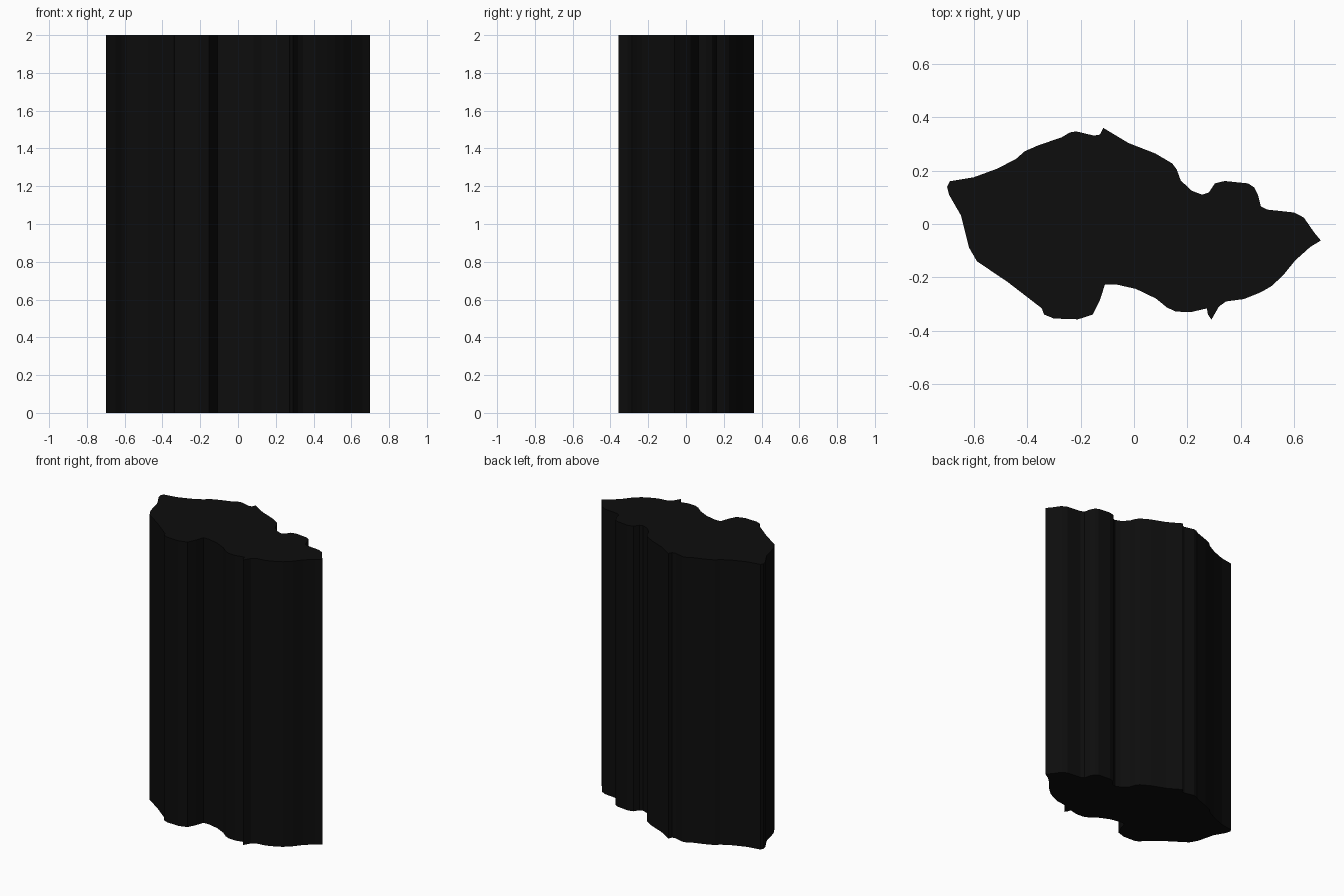
import bpy, bmesh

HEIGHT = 2.0

# Irregular outline of the column, seen from above
back_edge = [
    (-.70, .14), (-.69, .16), (-.60, .175), (-.51, .208), (-.44, .245), (-.41, .272),
    (-.36, .294), (-.27, .325), (-.24, .343), (-.217, .347), (-.15, .331), (-.127, .335),
    (-.115, .36), (-.02, .303), (.08, .264), (.143, .227), (.16, .204), (.175, .163),
    (.217, .124), (.255, .11), (.28, .118), (.303, .152), (.34, .161), (.427, .152),
    (.45, .137), (.465, .107), (.475, .066), (.498, .054), (.60, .043), (.636, .024),
    (.675, -.032), (.70, -.062)]
front_edge = [
    (.66, -.086), (.603, -.137), (.558, -.193), (.513, -.234), (.472, -.257),
    (.412, -.281), (.345, -.29), (.318, -.309), (.29, -.358), (.277, -.339), (.273, -.316),
    (.213, -.33), (.157, -.328), (.124, -.313), (.082, -.279), (.007, -.243),
    (-.064, -.227), (-.109, -.227), (-.127, -.283), (-.154, -.339), (-.21, -.357),
    (-.30, -.354), (-.337, -.339), (-.345, -.316), (-.476, -.215), (-.588, -.14),
    (-.618, -.088), (-.648, .032), (-.693, .11)]

# Extrude the outline straight up into a closed solid
bm = bmesh.new()
base = bm.faces.new([bm.verts.new((x, y, 0)) for x, y in back_edge + front_edge])
top = bmesh.ops.extrude_face_region(bm, geom=[base], use_keep_orig=True)
bmesh.ops.translate(bm, vec=(0, 0, HEIGHT),
                    verts=[v for v in top["geom"] if isinstance(v, bmesh.types.BMVert)])
bmesh.ops.recalc_face_normals(bm, faces=bm.faces)
mesh = bpy.data.meshes.new("extruded_column")
bm.to_mesh(mesh)
bm.free()
column = bpy.data.objects.new("extruded_column", mesh)
bpy.context.collection.objects.link(column)

# Near-black finish
black = bpy.data.materials.new("near_black")
black.diffuse_color = (0.004, 0.004, 0.004, 1)
mesh.materials.append(black)
